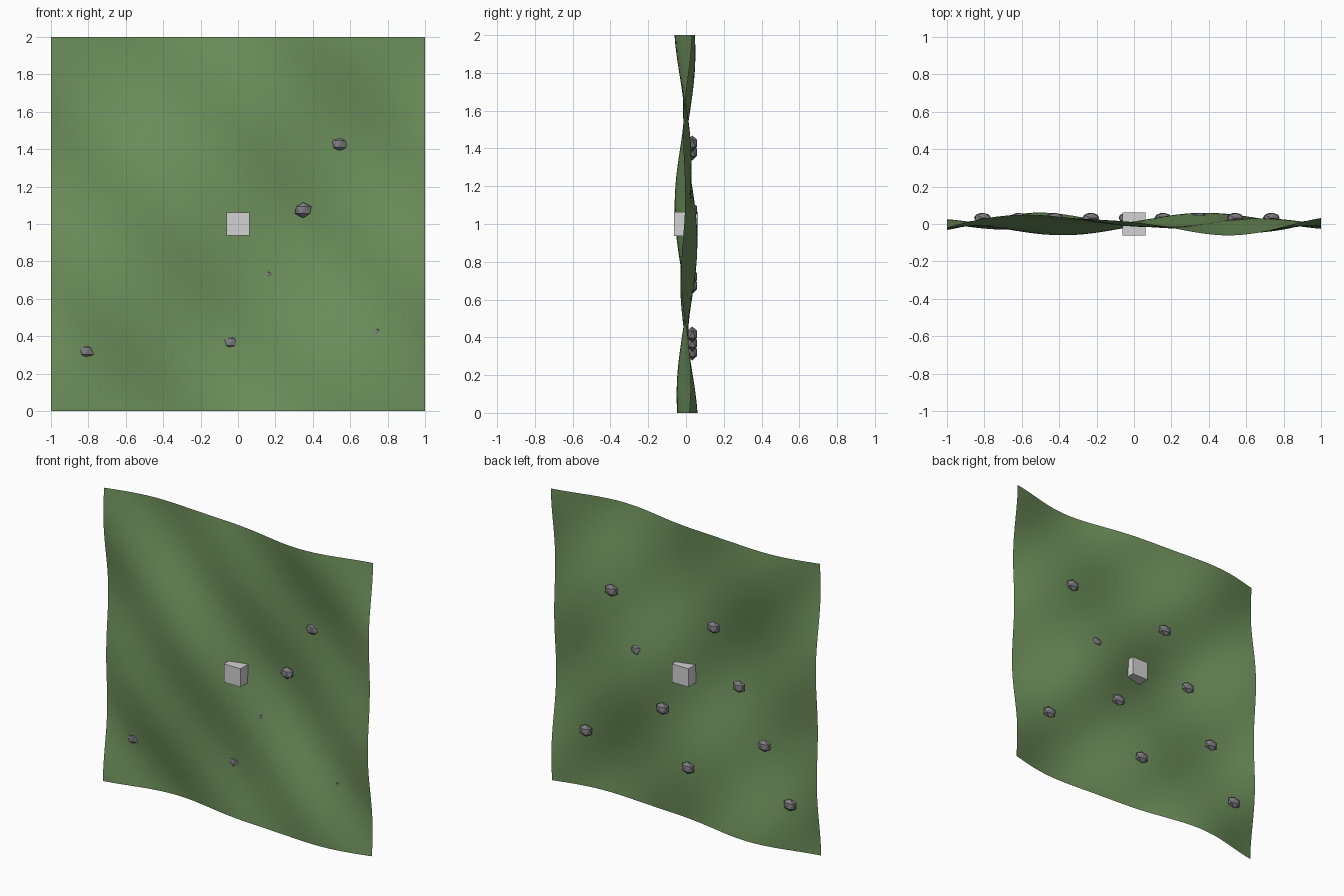
import bpy, bmesh, math

# Remove the default object
cube = bpy.data.objects.get("Cube")
if cube:
    bpy.data.objects.remove(cube, do_unlink=True)


def linear(c):
    c /= 255
    return c / 12.92 if c <= 0.04045 else ((c + 0.055) / 1.055) ** 2.4


def material(name, r, g, b):
    mat = bpy.data.materials.new(name)
    mat.use_nodes = True
    colour = (linear(r), linear(g), linear(b), 1)
    mat.diffuse_color = colour
    mat.node_tree.nodes["Principled BSDF"].inputs["Base Color"].default_value = colour
    return mat


def finish(name, bm, mat, location=(0, 0, 0)):
    mesh = bpy.data.meshes.new(name)
    bm.to_mesh(mesh)
    bm.free()
    mesh.materials.append(mat)
    obj = bpy.data.objects.new(name, mesh)
    obj.location = location
    bpy.context.collection.objects.link(obj)
    return obj


grass = material("grass green", 112, 147, 94)
stone = material("stone grey", 124, 124, 128)
pale = material("pale grey", 212, 210, 212)


# Rolling sheet: a broad swell plus a finer diagonal ripple
def swell(x, z):
    return (0.051 * math.sin(3.52 * x) * math.cos(2.9 * z)
            + 0.0136 * math.sin(7.04 * (x + z)))


bm = bmesh.new()
bmesh.ops.create_grid(bm, x_segments=64, y_segments=64, size=1)
for v in bm.verts:
    x, z = v.co.x, v.co.y
    v.co = (x, swell(x, z), z + 1)
finish("rolling_ground", bm, grass)

# Centre block
bm = bmesh.new()
bmesh.ops.create_cube(bm, size=0.125)
finish("centre_block", bm, pale, (0, 0, 1))

# Faceted rocks stepping across the sheet, wrapping in height
for i in range(9):
    bm = bmesh.new()
    bmesh.ops.create_icosphere(bm, subdivisions=1, radius=1)
    bmesh.ops.scale(bm, vec=(0.05, 0.03, 0.042), verts=bm.verts)
    height = 0.32 + (0.353 * i) % 1.364
    finish(f"rock_{i + 1}", bm, stone, (-0.81 + 0.193 * i, 0.033, height))
